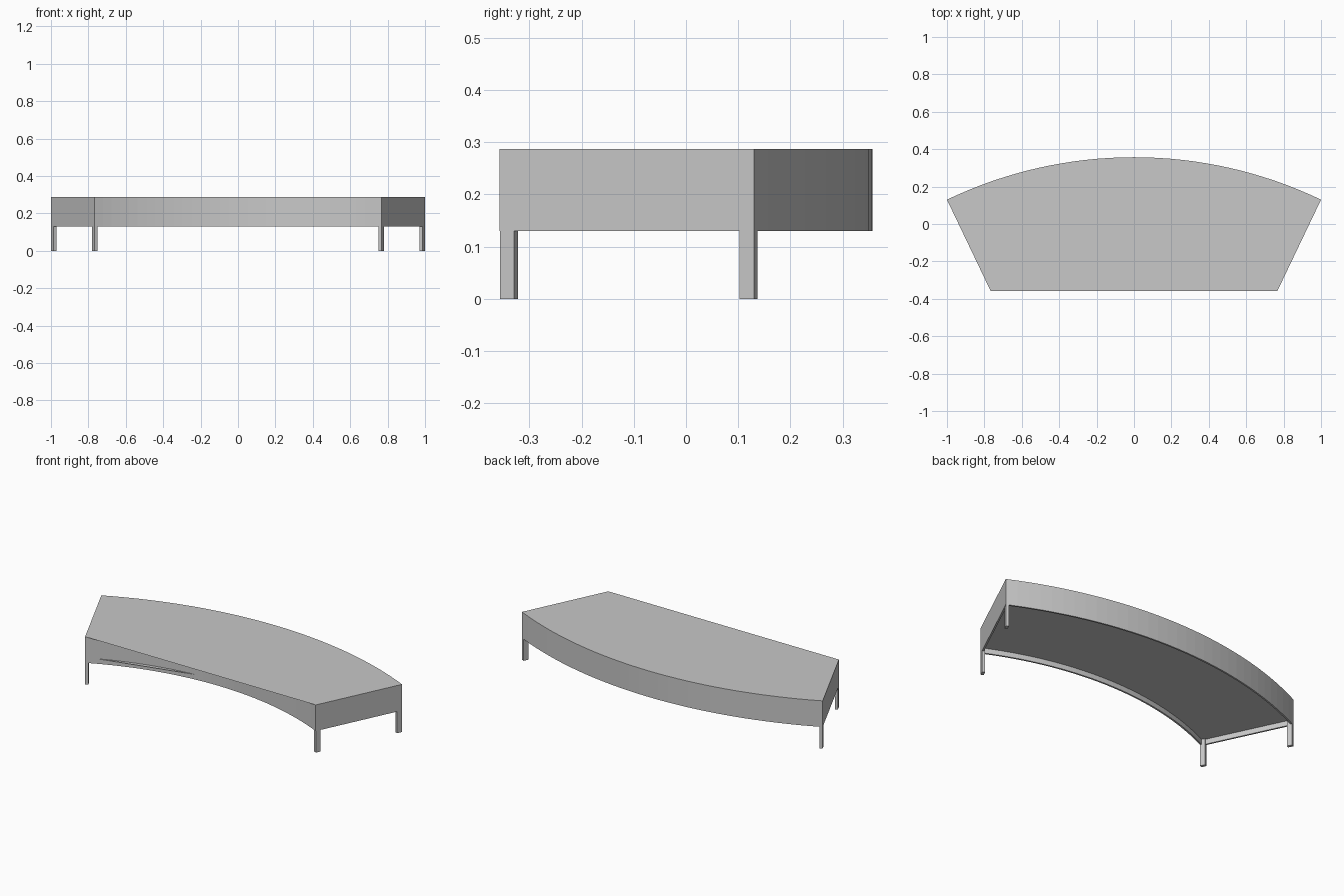
import bpy, bmesh, math

if "Cube" in bpy.data.objects:
    bpy.data.objects.remove(bpy.data.objects["Cube"])

# Ring sector dimensions
CENTRE_Y = -1.96
R_IN, R_OUT = 1.777, 2.317
HALF = math.radians(25.57)
SEGS = 32
Z_LOW, Z_PANEL, Z_TOP = 0.13, 0.16, 0.287
RAIL = 0.01

grey = bpy.data.materials.new("light_grey")
grey.use_nodes = True
colour = (0.58, 0.58, 0.58, 1)
grey.diffuse_color = colour
grey.node_tree.nodes["Principled BSDF"].inputs["Base Color"].default_value = colour


def finish(name, bm):
    mesh = bpy.data.meshes.new(name)
    bm.to_mesh(mesh)
    bm.free()
    mesh.materials.append(grey)
    obj = bpy.data.objects.new(name, mesh)
    bpy.context.collection.objects.link(obj)
    return obj


def arc(bm, radius, inset, z):
    """Row of vertices from -x to +x, with its ends moved in from the side planes."""
    half = HALF - math.asin(inset / radius)
    row = []
    for i in range(SEGS + 1):
        a = half * (2 * i / SEGS - 1)
        row.append(bm.verts.new((radius * math.sin(a), CENTRE_Y + radius * math.cos(a), z)))
    return row


def loop(bm, inset, z):
    """Closed sector outline, counter-clockwise from above."""
    front = arc(bm, R_IN + inset, inset, z)
    back = arc(bm, R_OUT - inset, inset, z)
    return front + back[::-1]


def bridge(bm, low, high):
    n = len(low)
    for i in range(n):
        j = (i + 1) % n
        bm.faces.new((low[i], low[j], high[j], high[i]))


# Seat shell: curved walls, rim, recessed inner walls and a straight-fronted top
bm = bmesh.new()
outer_low = loop(bm, 0, Z_LOW)
outer_top = loop(bm, 0, Z_TOP)
inner_low = loop(bm, RAIL, Z_LOW)
inner_top = loop(bm, RAIL, Z_PANEL)
bridge(bm, outer_low, outer_top)
bridge(bm, inner_low, outer_low)
bridge(bm, inner_top, inner_low)
bm.faces.new([outer_top[0]] + outer_top[SEGS:])
finish("seat_shell", bm)

# Underside panel, with a shallow straight-cut lip on one half of the front
bm = bmesh.new()
front = arc(bm, R_IN + RAIL, RAIL, Z_PANEL)
back = arc(bm, R_OUT - RAIL, RAIL, Z_PANEL)
for i in range(SEGS):
    bm.faces.new((front[i], back[i], back[i + 1], front[i + 1]))
bm.faces.new(front[:15])
finish("underside_panel", bm)


# Legs: flat bars at the corners, turned in line with the sides
def leg(name, side, r0, r1):
    bm = bmesh.new()
    s, c = math.sin(HALF), math.cos(HALF)
    ring = []
    for r, t in ((r0, 0.0005), (r1, 0.0005), (r1, 0.0175), (r0, 0.0175)):
        ring.append((side * (r * s - t * c), CENTRE_Y + r * c + t * s))
    low = [bm.verts.new((x, y, 0)) for x, y in ring]
    high = [bm.verts.new((x, y, Z_PANEL)) for x, y in ring]
    bridge(bm, low, high)
    bm.faces.new(low)
    bm.faces.new(high)
    bmesh.ops.recalc_face_normals(bm, faces=bm.faces[:])
    finish(name, bm)


for side, label in ((1, "left"), (-1, "right")):
    leg("front_leg_" + label, side, R_IN + 0.0005, R_IN + 0.031)
    leg("back_leg_" + label, side, R_OUT - 0.031, R_OUT - 0.0005)
